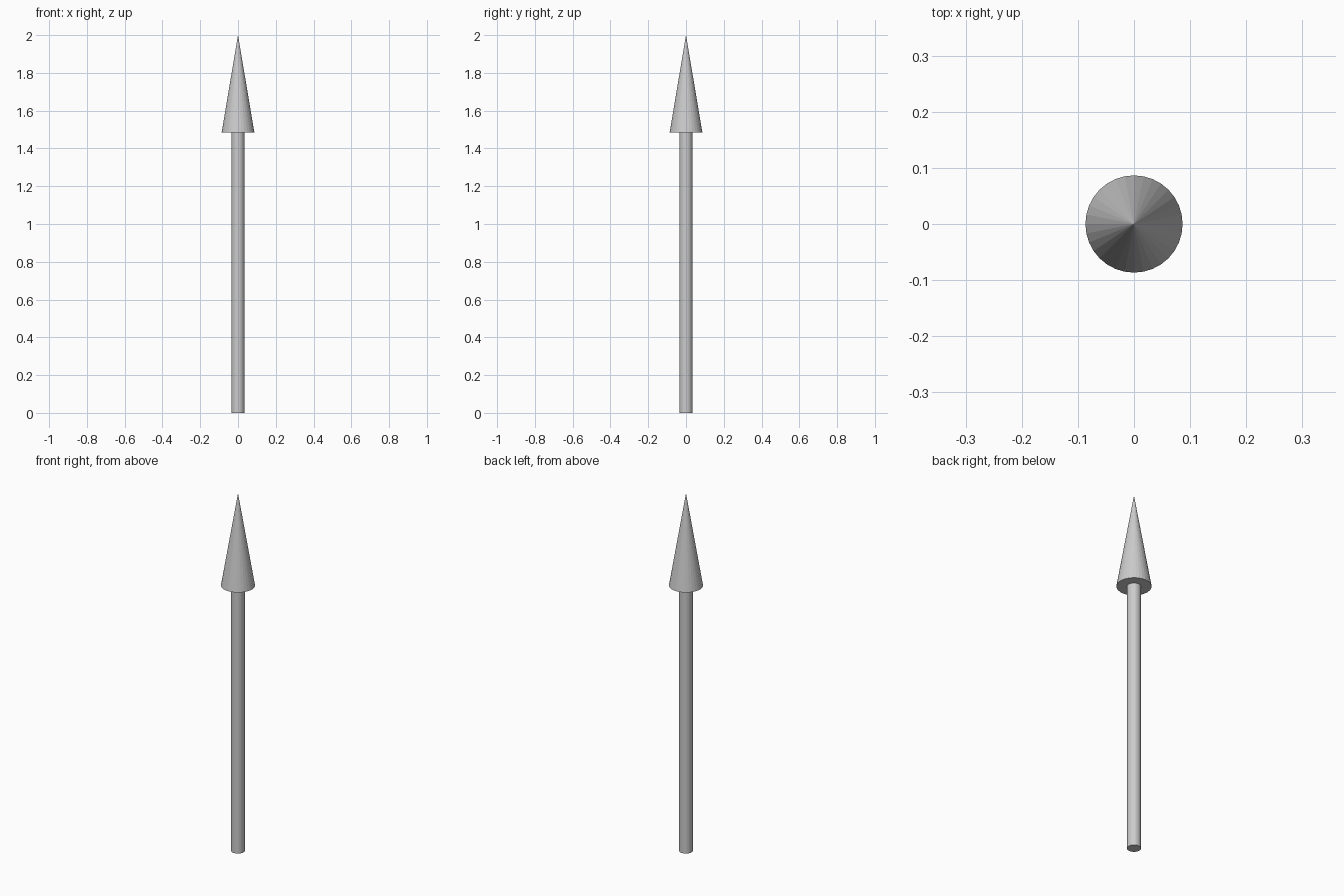
import bpy

if "Cube" in bpy.data.objects:
    bpy.data.objects.remove(bpy.data.objects["Cube"])

SIDES = 32
NECK_Z = 1.485      # where the head meets the shaft
TOP_Z = 2.0
SHAFT_R = 0.0345
HEAD_R = 0.0866


def tapered_part(name, r_bottom, r_top, z0, z1):
    """Upright cylinder or cone between two heights."""
    bpy.ops.mesh.primitive_cone_add(
        vertices=SIDES, radius1=r_bottom, radius2=r_top,
        depth=z1 - z0, location=(0, 0, (z0 + z1) / 2))
    part = bpy.context.object
    part.name = name
    return part


# Round shaft standing on the ground
tapered_part("arrow_shaft", SHAFT_R, SHAFT_R, 0.0, NECK_Z)

# Pointed head with a closed flat underside
tapered_part("arrow_head", HEAD_R, 0.0, NECK_Z, TOP_Z)
